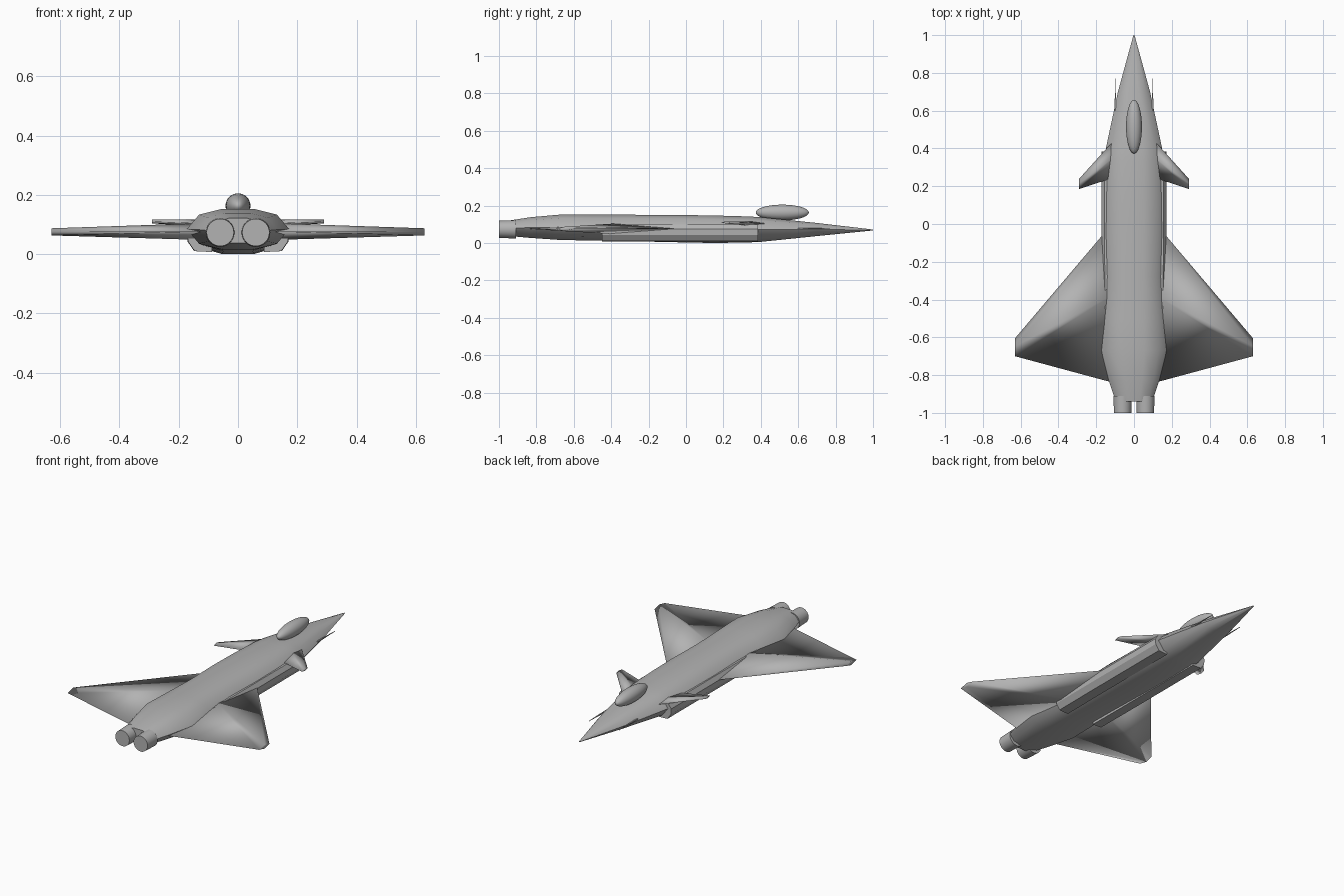
import bpy, bmesh, math
from mathutils import Matrix

if "Cube" in bpy.data.objects:
    bpy.data.objects.remove(bpy.data.objects["Cube"])

grey = bpy.data.materials.new("airframe_grey")
grey.diffuse_color = (0.45, 0.45, 0.45, 1)
grey.use_nodes = True
grey.node_tree.nodes["Principled BSDF"].inputs["Base Color"].default_value = grey.diffuse_color


def finish(name, bm, angle=None):
    """Turn a bmesh into a smooth-shaded object; with an angle, keep edges sharp."""
    bmesh.ops.recalc_face_normals(bm, faces=bm.faces[:])
    me = bpy.data.meshes.new(name)
    bm.to_mesh(me)
    bm.free()
    me.materials.append(grey)
    ob = bpy.data.objects.new(name, me)
    bpy.context.collection.objects.link(ob)
    bpy.ops.object.select_all(action='DESELECT')
    ob.select_set(True)
    bpy.context.view_layer.objects.active = ob
    if angle is None:
        bpy.ops.object.shade_smooth()
    else:
        bpy.ops.object.shade_smooth_by_angle(angle=math.radians(angle))
    return ob


def loft(name, rings, angle=None, mirror=False):
    """Skin a list of equal-length point rings and cap both ends."""
    bm = bmesh.new()
    for s in ((1, -1) if mirror else (1,)):
        vs = [[bm.verts.new((s * x, y, z)) for x, y, z in r] for r in rings]
        n = len(rings[0])
        for a, b in zip(vs, vs[1:]):
            for i in range(n):
                j = (i + 1) % n
                bm.faces.new((a[i], a[j], b[j], b[i]))
        bm.faces.new(vs[0])
        bm.faces.new(vs[-1])
    return finish(name, bm, angle)


# Fuselage: ten-sided section along y, (y, half width, bottom, top)
section = [(.32, 1), (.76, .72), (1, 0), (.76, -.72), (.32, -1),
           (-.32, -1), (-.76, -.72), (-1, 0), (-.76, .72), (-.32, 1)]
stations = [(1.0, .003, .067, .072), (.7, .085, .037, .107), (.4, .149, .006, .138),
            (.33, .158, .003, .142), (.15, .165, 0, .147), (-.05, .165, .004, .150),
            (-.28, .156, .009, .151), (-.5, .165, .013, .152), (-.67, .173, .016, .152),
            (-.83, .133, .027, .138), (-.94, .097, .037, .121)]
loft("fuselage", [[(u * w, y, (b + t) / 2 + v * (t - b) / 2) for u, v in section]
                  for y, w, b, t in stations], 40)

# Intake ducts along the lower sides
duct = [(.09, .007), (.148, .010), (.170, .042), (.172, .075), (.155, .100), (.09, .100)]
loft("intake_ducts", [[(x - d, y, z) for x, z in duct]
                      for y, d in ((.385, 0), (-.2, 0), (-.45, .002))], 30, True)


def panel(x, front, back, z, half, crest=.45):
    """Diamond wing section at span position x."""
    mid = front + (back - front) * crest
    return [(x, front, z), (x, mid, z + half), (x, back, z), (x, mid, z - half)]


# Delta wings and canards, fully smooth shaded
loft("wings", [panel(.10, .02, -.843, .076, .029),
               panel(.63, -.605, -.70, .075, .012)], None, True)
loft("canards", [panel(.10, .45, .248, .103, .013),
                 panel(.29, .24, .185, .110, .006)], None, True)

# Nose probes
loft("nose_probes", [[(.099 + dx * k, y, .077 + dz * k)
                      for dx, dz in ((-1, -1), (1, -1), (1, 1), (-1, 1))]
                     for y, k in ((.60, .004), (.66, .003), (.77, .001))], 30, True)

# Cockpit canopy
bm = bmesh.new()
bmesh.ops.create_uvsphere(bm, u_segments=32, v_segments=16, radius=1,
                          matrix=Matrix.Translation((0, .515, .163))
                          @ Matrix.Diagonal((.042, .142, .042, 1))
                          @ Matrix.Rotation(math.pi / 2, 4, 'X'))
finish("canopy", bm)

# Twin exhaust nozzles
bm = bmesh.new()
for s in (1, -1):
    bmesh.ops.create_cone(bm, cap_ends=True, segments=32, radius1=.049, radius2=.046, depth=.09,
                          matrix=Matrix.Translation((s * .06, -.955, .073))
                          @ Matrix.Rotation(math.pi / 2, 4, 'X'))
finish("exhaust_nozzles", bm, 40)
